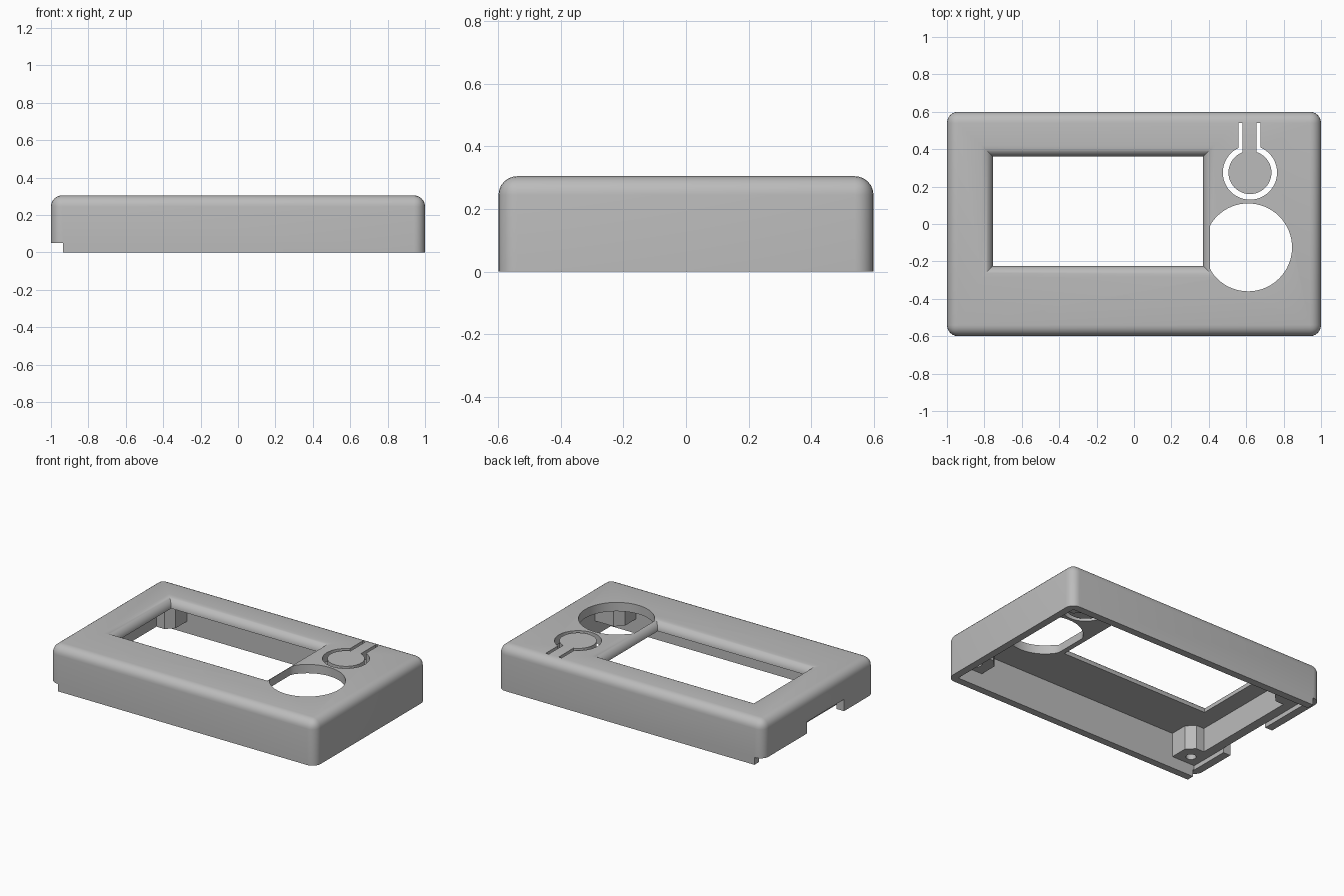
import bpy
import bmesh
from math import sin, cos, pi, radians

if "Cube" in bpy.data.objects:
    bpy.data.objects.remove(bpy.data.objects["Cube"])

TOP = 0.305       # overall height
CEILING = 0.245   # underside of the top plate
ROUND = 0.06      # edge rounding

grey = bpy.data.materials.new("plain grey")
grey.use_nodes = True
grey.diffuse_color = (0.5, 0.5, 0.5, 1)
grey.node_tree.nodes["Principled BSDF"].inputs["Base Color"].default_value = (0.5, 0.5, 0.5, 1)


def finish(bm, name):
    bmesh.ops.recalc_face_normals(bm, faces=bm.faces)
    mesh = bpy.data.meshes.new(name)
    bm.to_mesh(mesh)
    bm.free()
    mesh.materials.append(grey)
    ob = bpy.data.objects.new(name, mesh)
    bpy.context.collection.objects.link(ob)
    return ob


def loft(name, loops):
    """Skin a stack of equal-length point loops and cap both ends."""
    bm = bmesh.new()
    rings = [[bm.verts.new(p) for p in loop] for loop in loops]
    n = len(rings[0])
    for a, b in zip(rings, rings[1:]):
        for i in range(n):
            j = (i + 1) % n
            bm.faces.new((a[i], a[j], b[j], b[i]))
    bm.faces.new(rings[0][::-1])
    bm.faces.new(rings[-1])
    return finish(bm, name)


def prism(name, outline, z0, z1):
    return loft(name, [[(x, y, z) for x, y in outline] for z in (z0, z1)])


def rect(x0, x1, y0, y1):
    return [(x0, y0), (x1, y0), (x1, y1), (x0, y1)]


def circle(cx, cy, r, n=48):
    return [(cx + r * cos(2 * pi * i / n), cy + r * sin(2 * pi * i / n)) for i in range(n)]


def combine(target, tool, operation="DIFFERENCE"):
    mod = target.modifiers.new("combine", "BOOLEAN")
    mod.operation = operation
    mod.solver = "EXACT"
    mod.object = tool
    bpy.context.view_layer.objects.active = target
    bpy.ops.object.modifier_apply(modifier=mod.name)
    bpy.data.objects.remove(tool)


# Rounded outer body: soft top and upright edges, sharp bottom
bm = bmesh.new()
bmesh.ops.create_cube(bm, size=1)
for v in bm.verts:
    v.co.x *= 2
    v.co.y *= 1.2
    v.co.z = (v.co.z + 0.5) * TOP
soft = [e for e in bm.edges if max(v.co.z for v in e.verts) > 0.1]
bmesh.ops.bevel(bm, geom=soft, offset=ROUND, segments=6, profile=0.5, affect="EDGES")
case = finish(bm, "case_shell")

# Hollow underside, with a shallow ledge along the right end
combine(case, prism("cavity", rect(-0.88, 0.95, -0.55, 0.55), -0.1, CEILING))
combine(case, prism("ledge", rect(-0.945, -0.8, -0.55, 0.55), -0.1, 0.08))

# Chamfered corner screw posts with blind holes
for sx, z in ((-1, 0.08), (1, 0.10)):
    for sy in (-1, 1):
        wall, inner, c = 0.97, (0.76 if sx > 0 else 0.77), 0.05
        outline = [(wall, 0.57), (inner, 0.57), (inner, 0.38 + c),
                   (inner + c, 0.38), (wall, 0.38)]
        post = prism("post", [(sx * x, sy * y) for x, y in outline], z, CEILING + 0.02)
        combine(case, post, "UNION")
        combine(case, prism("screw_hole", circle(sx * 0.86, sy * 0.48, 0.032, 24),
                            z - 0.1, CEILING - 0.03))

# Raised lower edge and cable notch in the right end wall
combine(case, prism("end_step", rect(-1.1, -0.935, -0.7, 0.7), -0.1, 0.05))
combine(case, prism("cable_notch", rect(-1.1, -0.945, -0.27, 0.13), 0.0, 0.13))

# Screen window with a rounded rim that flares outward at the top
levels = [(0.0, 0.15)]
for i in range(9):
    t = i / 8 * pi / 2
    levels.append((ROUND * (1 - cos(t)), TOP - ROUND + ROUND * sin(t)))
levels.append((ROUND, TOP + 0.1))
combine(case, loft("window", [
    [(x, y, z) for x, y in rect(-0.755 - d, 0.37 + d, -0.225 - d, 0.36 + d)]
    for d, z in levels]))

# Round opening, flattened beside the window
opening = []
for x, y in circle(0.61, -0.125, 0.235, 64):
    p = (max(x, 0.405), y)
    opening.append(p)
combine(case, prism("round_opening", opening, 0.15, 0.5))

# Slot around a flexible push tab
slot = prism("slot", circle(0.62, 0.275, 0.145), 0.15, 0.5)
combine(slot, prism("slot_legs", rect(0.558, 0.677, 0.3, 0.54), 0.15, 0.5), "UNION")
combine(slot, prism("button", circle(0.62, 0.275, 0.115), 0.1, 0.6))
combine(slot, prism("button_arm", rect(0.58, 0.655, 0.3, 0.6), 0.1, 0.6))
combine(case, slot)

# Smooth the roundings while keeping the cut edges crisp
bpy.ops.object.select_all(action="DESELECT")
case.select_set(True)
bpy.context.view_layer.objects.active = case
bpy.ops.object.shade_smooth_by_angle(angle=radians(30))
